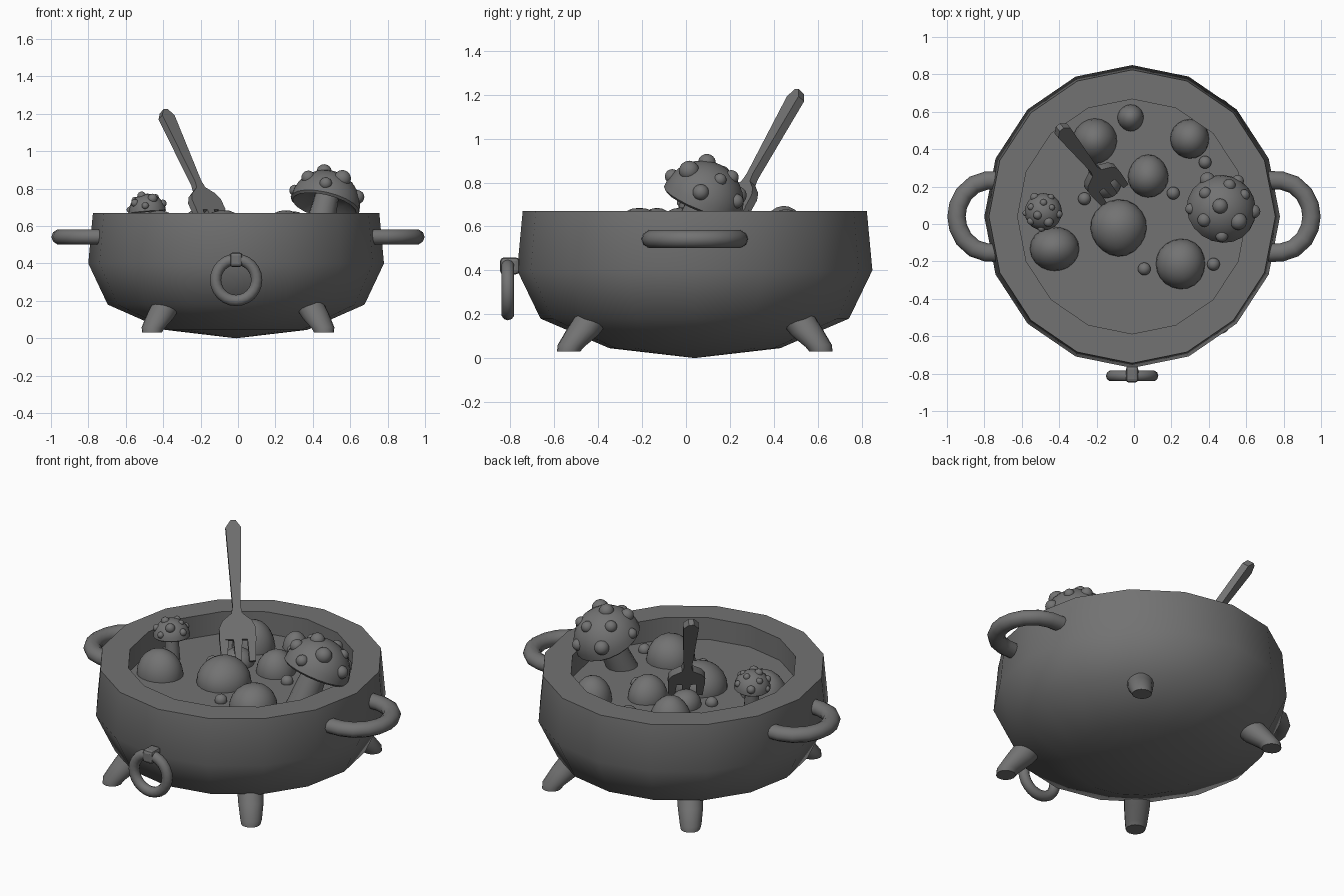
import bpy, bmesh, math, random
from mathutils import Vector, Matrix

if "Cube" in bpy.data.objects:
    bpy.data.objects.remove(bpy.data.objects["Cube"])

random.seed(4)
CX, CY = -0.01, 0.04

# dark grey iron for every part
iron = bpy.data.materials.new("dark_grey")
iron.diffuse_color = (0.17, 0.17, 0.17, 1)
iron.use_nodes = True
iron.node_tree.nodes["Principled BSDF"].inputs["Base Color"].default_value = iron.diffuse_color


def finish(name, bm, angle=40):
    bmesh.ops.recalc_face_normals(bm, faces=bm.faces)
    me = bpy.data.meshes.new(name)
    bm.to_mesh(me)
    bm.free()
    ob = bpy.data.objects.new(name, me)
    bpy.context.collection.objects.link(ob)
    bpy.ops.object.select_all(action='DESELECT')
    ob.select_set(True)
    bpy.context.view_layer.objects.active = ob
    bpy.ops.object.shade_smooth_by_angle(angle=math.radians(angle))
    return ob


def lathe(name, profile, n, loc=(0, 0, 0), axis=(0, 0, 1), scale=(1, 1, 1), angle=40):
    bm = bmesh.new()
    rings = []
    for r, z in profile:
        if r == 0:
            rings.append([bm.verts.new((0, 0, z))])
        else:
            rings.append([bm.verts.new((r * math.cos(2 * math.pi * i / n),
                                        r * math.sin(2 * math.pi * i / n), z)) for i in range(n)])
    for a, b in zip(rings, rings[1:]):
        for i in range(n):
            j = (i + 1) % n
            vs = [a[i % len(a)], a[j % len(a)], b[j % len(b)], b[i % len(b)]]
            bm.faces.new(list(dict.fromkeys(vs)))
    rot = Vector((0, 0, 1)).rotation_difference(Vector(axis)).to_matrix().to_4x4()
    bm.transform(Matrix.Translation(loc) @ rot @ Matrix.Diagonal((*scale, 1)))
    return finish(name, bm, angle)


def blob(name, loc, r, rz, wobble=0.0):
    bm = bmesh.new()
    bmesh.ops.create_icosphere(bm, subdivisions=3, radius=1)
    p = [random.uniform(0, 6) for _ in range(3)]
    for v in bm.verts:
        c = v.co
        k = 1 + wobble * (math.sin(2.2 * c.x + p[0]) + math.sin(2.2 * c.y + p[1])
                          + math.sin(2.2 * c.z + p[2])) / 2
        v.co = Vector((c.x * r, c.y * r, c.z * rz)) * k + Vector(loc)
    return finish(name, bm, 60)


def tube(name, points, ra, rb, n=10):
    # oval tube along a path lying in a horizontal plane
    bm = bmesh.new()
    pts = [Vector(p) for p in points]
    rings = []
    for i, p in enumerate(pts):
        t = (pts[min(i + 1, len(pts) - 1)] - pts[max(i - 1, 0)]).normalized()
        side = t.cross(Vector((0, 0, 1)))
        rings.append([bm.verts.new(p + side * ra * math.cos(2 * math.pi * k / n)
                                   + Vector((0, 0, rb * math.sin(2 * math.pi * k / n)))) for k in range(n)])
    for a, b in zip(rings, rings[1:]):
        for k in range(n):
            bm.faces.new((a[k], a[(k + 1) % n], b[(k + 1) % n], b[k]))
    bm.faces.new(rings[0])
    bm.faces.new(rings[-1])
    return finish(name, bm, 60)


# pot with thick flat rim, and the soup in it
lathe("pot", [(0, 0), (0.385, 0.045), (0.695, 0.18), (0.80, 0.40), (0.775, 0.67),
              (0.62, 0.67), (0.62, 0.50)], 16, (CX, CY, 0), scale=(0.988, 1.012, 1), angle=65)
lathe("soup", [(0, 0.54), (0.63, 0.54)], 16, (CX, CY, 0), scale=(0.988, 1.012, 1))

# side handles
half = [(0.70, -0.195), (0.79, -0.192), (0.855, -0.17), (0.91, -0.12), (0.94, -0.06), (0.949, 0)]
path = half + [(x, -y) for x, y in half[-2::-1]]
for s, nm in ((-1, "left"), (1, "right")):
    tube(nm + "_handle", [(s * x, y + CY, 0.542) for x, y in path], 0.049, 0.043)

# front ring and its rounded clasp
bpy.ops.mesh.primitive_torus_add(major_radius=0.11, minor_radius=0.03, major_segments=24,
                                 minor_segments=10, location=(CX, -0.812, 0.312),
                                 rotation=(math.pi / 2, 0, 0))
bpy.context.object.name = "front_ring"
bpy.ops.object.shade_smooth_by_angle(angle=math.radians(60))
bpy.ops.mesh.primitive_cube_add(size=1, location=(CX, -0.803, 0.42))
clasp = bpy.context.object
clasp.name = "ring_clasp"
clasp.scale = (0.066, 0.09, 0.078)
bev = clasp.modifiers.new("round", 'BEVEL')
bev.width = 0.22
bev.segments = 2

# four splayed feet with level soles
for sx in (-1, 1):
    for sy in (-1, 1):
        bm = bmesh.new()
        rings = []
        for x, y, z, r, tilt in ((0.36, 0.44, 0.22, 0.075, 0.35), (0.415, 0.51, 0.12, 0.07, 0.3),
                                 (0.455, 0.565, 0.055, 0.06, 0.1), (0.46, 0.575, 0.03, 0.053, 0)):
            ring = []
            for i in range(16):
                a = 2 * math.pi * i / 16
                dx, dy = r * math.cos(a), r * math.sin(a)
                ring.append(bm.verts.new((sx * (x + dx), CY + sy * (y + dy),
                                          z + tilt * (0.63 * dx + 0.78 * dy))))
            rings.append(ring)
        for a, b in zip(rings, rings[1:]):
            for i in range(16):
                bm.faces.new((a[i], a[i - 1], b[i - 1], b[i]))
        bm.faces.new(rings[0])
        bm.faces.new(rings[-1])
        finish(("front" if sy < 0 else "back") + ("_left" if sx < 0 else "_right") + "_foot", bm)

# lumps and bubbles floating in the soup
for x, y, r, top in ((-0.21, 0.44, 0.115, 0.69), (-0.02, 0.565, 0.068, 0.63), (0.295, 0.455, 0.11, 0.685),
                     (0.075, 0.26, 0.106, 0.665), (-0.085, -0.025, 0.144, 0.68),
                     (0.245, -0.215, 0.14, 0.69), (-0.425, -0.135, 0.12, 0.69),
                     (-0.15, 0.225, 0.09, 0.63)):
    blob("soup_lump", (x, y, 0.54), r, top - 0.54, 0.08)
for x, y in ((-0.265, 0.135), (0.21, 0.165), (0.38, 0.33), (0.055, -0.24), (0.425, -0.215)):
    blob("bubble", (x, y, 0.55), 0.034, 0.034)


# spotted mushrooms
def mushroom(name, rim, axis, r, h, spots, spot_r):
    axis = Vector(axis).normalized()
    rim = Vector(rim)
    dome = [(r * math.cos(a), h * math.sin(a)) for a in (math.pi / 2 * i / 8 for i in range(8))]
    lathe(name + "_cap", [(0, h * 0.25), (r * 0.6, h * 0.2), (r * 0.93, -0.06 * h)] + dome + [(0, h)],
          20, rim, axis)
    length = (rim.z - 0.50) / axis.z
    lathe(name + "_stem", [(r * 0.44, -length), (r * 0.4, -length * 0.4), (r * 0.34, h * 0.25)],
          14, rim, axis)
    q = Vector((0, 0, 1)).rotation_difference(axis)
    for az, el, k in spots:
        a, e = math.radians(az), math.radians(el)
        p = Vector((r * math.cos(e) * math.cos(a), r * math.cos(e) * math.sin(a), h * math.sin(e)))
        blob(name + "_spot", rim + q @ (p * 0.95), spot_r * k, spot_r * k)


spots = [(225, 70, 1.1), (80, 62, 0.9), (20, 55, 0.8), (-60, 45, 1.25), (160, 48, 0.9), (-10, 24, 1),
         (220, 32, 1), (60, 25, 0.9), (120, 22, 1.1), (185, 12, 0.8), (-95, 18, 0.9)]
mushroom("large_mushroom", (0.465, 0.075, 0.715), (0.22, 0.36, 0.92), 0.188, 0.185, spots, 0.037)
mushroom("small_mushroom", (-0.485, 0.065, 0.675), (-0.08, 0.06, 0.99), 0.10, 0.098, spots, 0.021)

# fork leaning in the soup: half outline along its length, then three tines
tip = Vector((-0.395, 0.515, 1.21))
D = Vector((0.28, -0.345, -0.62)).normalized()
W = Vector((0.78, 0.633, 0)).normalized()
N = D.cross(W)


def plate(name, outline, t):
    bm = bmesh.new()
    f = bm.faces.new([bm.verts.new(tip + D * s + W * w - N * t / 2) for w, s in outline])
    ext = bmesh.ops.extrude_face_region(bm, geom=[f])
    bmesh.ops.translate(bm, vec=N * t, verts=[v for v in ext["geom"] if isinstance(v, bmesh.types.BMVert)])
    finish(name, bm, 30)


side = [(0.014, -0.005), (0.042, 0.035), (0.04, 0.08), (0.022, 0.47), (0.03, 0.51), (0.08, 0.55),
        (0.1, 0.59), (0.1, 0.655)]
plate("fork_body", side + [(-w, s) for w, s in reversed(side)], 0.04)
for c in (-0.076, 0, 0.076):
    plate("fork_tine", [(c - 0.024, 0.65), (c + 0.024, 0.65), (c + 0.017, 0.775), (c - 0.017, 0.775)], 0.034)

for ob in bpy.data.objects:
    ob.data.materials.append(iron)
